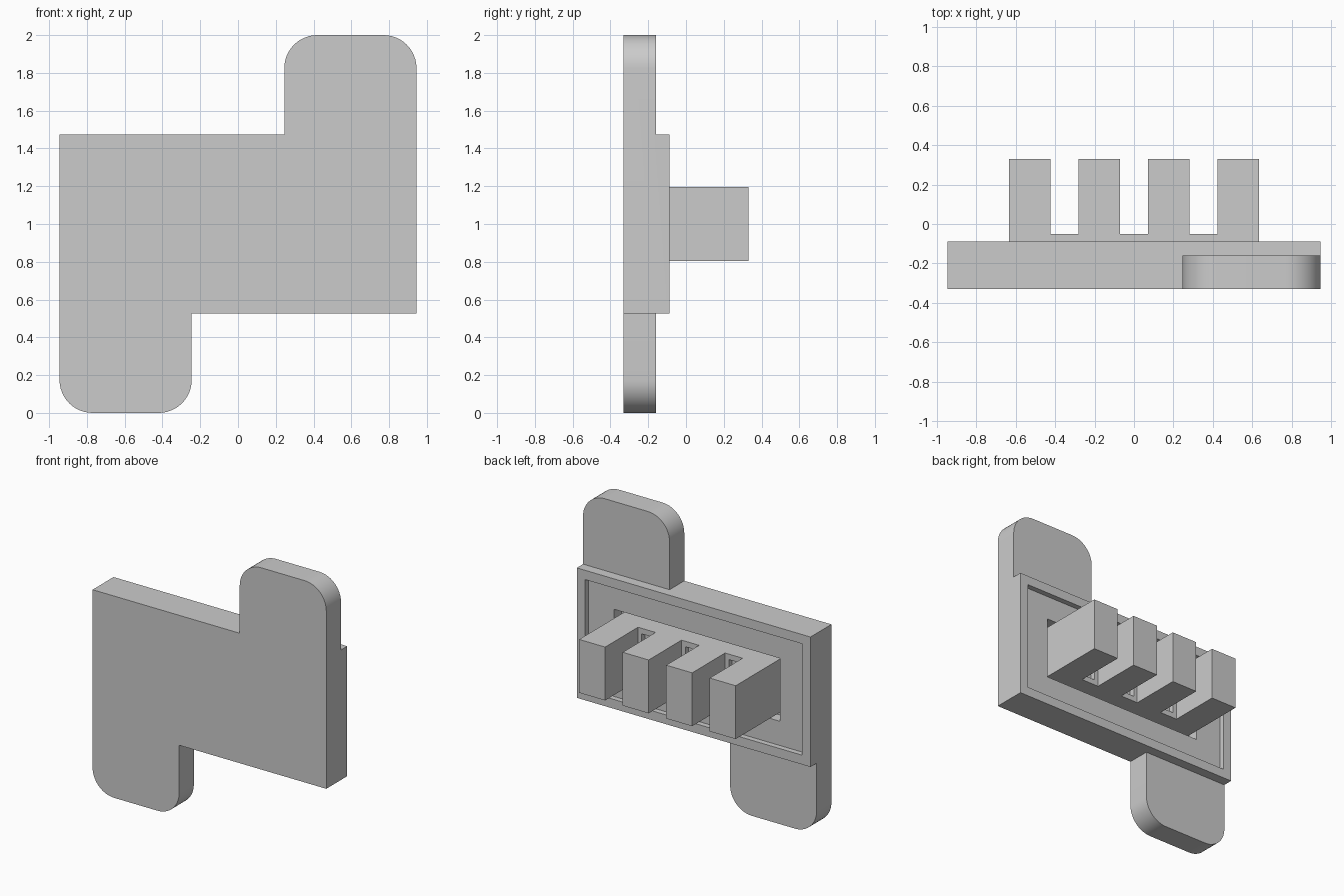
import bpy, bmesh, math
from mathutils import Vector

cube = bpy.data.objects.get("Cube")
if cube:
    bpy.data.objects.remove(cube, do_unlink=True)

# Single material
GREY = (0.6, 0.6, 0.6, 1.0)
mat = bpy.data.materials.new("plain_grey")
mat.use_nodes = True
mat.diffuse_color = GREY
mat.node_tree.nodes["Principled BSDF"].inputs["Base Color"].default_value = GREY


def prism(name, outline, y0, y1):
    """Extrude an (x, z) outline from y0 to y1."""
    bm = bmesh.new()
    face = bm.faces.new([bm.verts.new((x, y0, z)) for x, z in outline])
    grown = bmesh.ops.extrude_face_region(bm, geom=[face])
    verts = [g for g in grown["geom"] if isinstance(g, bmesh.types.BMVert)]
    bmesh.ops.translate(bm, verts=verts, vec=Vector((0, y1 - y0, 0)))
    bmesh.ops.recalc_face_normals(bm, faces=bm.faces)
    mesh = bpy.data.meshes.new(name)
    bm.to_mesh(mesh)
    bm.free()
    mesh.materials.append(mat)
    obj = bpy.data.objects.new(name, mesh)
    bpy.context.collection.objects.link(obj)
    return obj


def box(name, x0, x1, y0, y1, z0, z1):
    return prism(name, [(x0, z0), (x1, z0), (x1, z1), (x0, z1)], y0, y1)


def combine(target, other, operation):
    """Apply a boolean and discard the helper."""
    mod = target.modifiers.new(operation.lower(), 'BOOLEAN')
    mod.operation = operation
    mod.solver = 'EXACT'
    mod.object = other
    other.hide_render = True
    bpy.context.view_layer.objects.active = target
    bpy.ops.object.modifier_apply(modifier=mod.name)
    bpy.data.objects.remove(other, do_unlink=True)


def arc(cx, cz, r, start, steps=12):
    angles = [math.radians(start + 90 * i / steps) for i in range(steps + 1)]
    return [(cx + r * math.cos(a), cz + r * math.sin(a)) for a in angles]


# Main dimensions
W, LOW, HIGH = 0.945, 0.525, 1.475
FRONT, TAB_BACK, BACK = -0.33, -0.16, -0.088
INNER, R = 0.245, 0.175
FIN_LOW, FIN_HIGH = 0.805, 1.195

# Half the plate outline; the other half is its point reflection
half = ([(W, LOW)] + arc(W - R, 2 - R, R, 0)
        + arc(INNER + R, 2 - R, R, 90) + [(INNER, HIGH)])
outline = half + [(-x, 2 - z) for x, z in half]
body = prism("mounting_plate", outline, FRONT, TAB_BACK)
combine(body, box("back_block", -W, W, TAB_BACK - 0.05, BACK, LOW, HIGH), 'UNION')

# Shallow recess and the deeper socket inside it
M = 0.068
combine(body, box("recess", -W + M, W - M, BACK - 0.04, 0.1, LOW + M, HIGH - M),
        'DIFFERENCE')
combine(body, box("socket", -0.67, 0.67, -0.21, 0.1, 0.77, 1.23), 'DIFFERENCE')

# Remove seams left between coplanar faces
bm = bmesh.new()
bm.from_mesh(body.data)
bmesh.ops.dissolve_limit(bm, angle_limit=0.01, verts=bm.verts, edges=bm.edges)
bm.to_mesh(body.data)
bm.free()

# Four fins with slotted bridges in the gaps
PITCH, FIN_W = 0.352, 0.21
for i in range(4):
    x = (i - 1.5) * PITCH
    box(f"fin_{i + 1}", x - FIN_W / 2, x + FIN_W / 2, -0.21, 0.33, FIN_LOW, FIN_HIGH)
for i in range(3):
    x, g = (i - 1) * PITCH, (PITCH - FIN_W) / 2
    bridge = box(f"bridge_{i + 1}", x - g, x + g, -0.21, -0.05, FIN_LOW, FIN_HIGH)
    combine(bridge, box("slot", x - g + 0.03, x + g - 0.03, -0.09, 0.1,
                        FIN_LOW + 0.04, FIN_HIGH - 0.04), 'DIFFERENCE')

# Smooth the rounded tab corners, keep the rest sharp
bpy.ops.object.select_all(action='DESELECT')
body.select_set(True)
bpy.context.view_layer.objects.active = body
bpy.ops.object.shade_smooth_by_angle(angle=math.radians(30))
